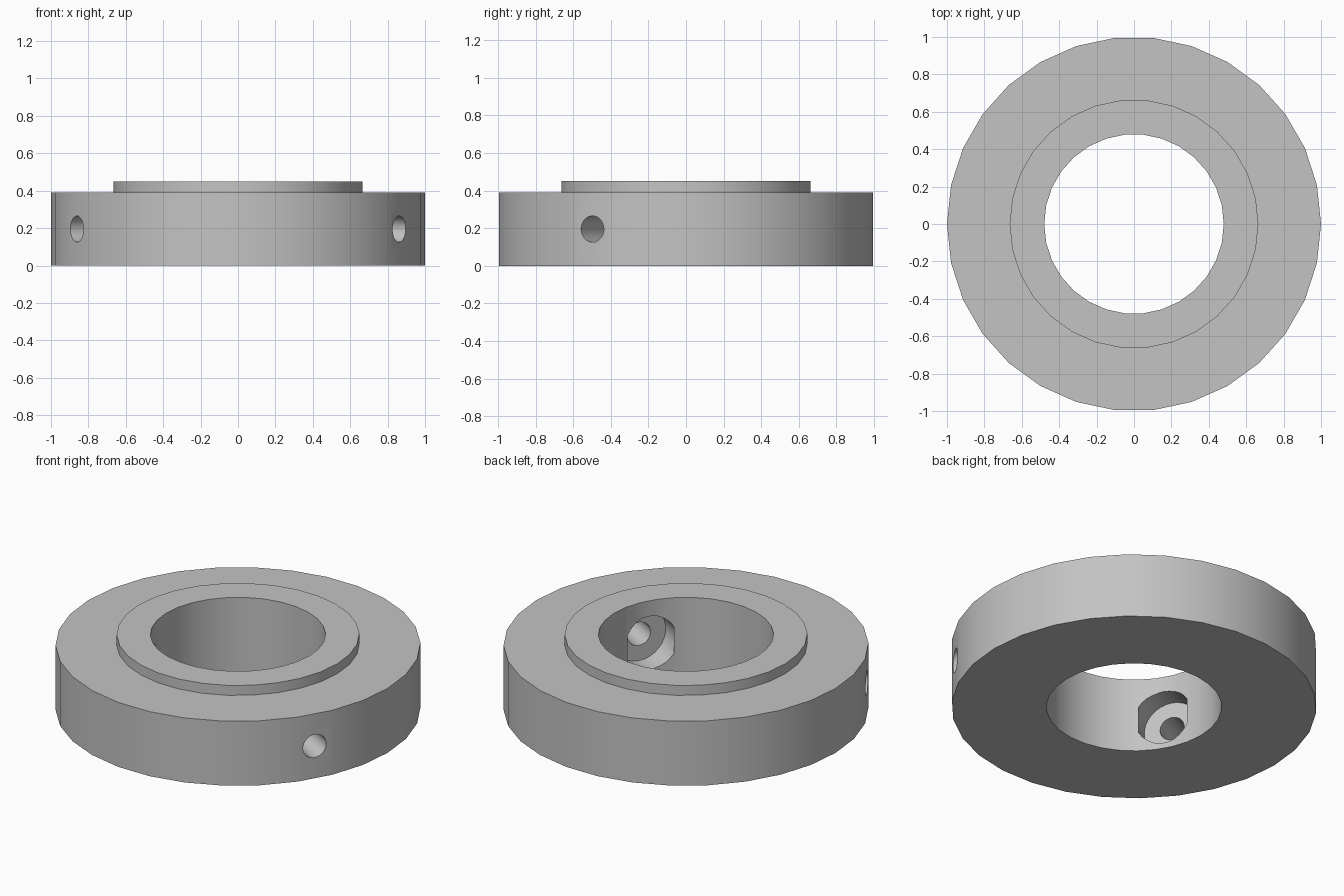
import bpy, bmesh, math
from mathutils import Matrix, Vector

if "Cube" in bpy.data.objects:
    bpy.data.objects.remove(bpy.data.objects["Cube"])

SIDES = 30
HOLE_Z = 0.195

grey = bpy.data.materials.new("plain grey")
grey.use_nodes = True
colour = (0.55, 0.55, 0.55, 1)
grey.diffuse_color = colour
grey.node_tree.nodes["Principled BSDF"].inputs["Base Color"].default_value = colour


def add_object(name, bm):
    bmesh.ops.recalc_face_normals(bm, faces=bm.faces)
    mesh = bpy.data.meshes.new(name)
    bm.to_mesh(mesh)
    bm.free()
    mesh.materials.append(grey)
    obj = bpy.data.objects.new(name, mesh)
    bpy.context.collection.objects.link(obj)
    return obj


def lathe(name, profile):
    """Turn a closed (radius, height) profile around z."""
    bm = bmesh.new()
    rings = []
    for i in range(SIDES):
        a = math.tau * i / SIDES
        rings.append([bm.verts.new((r * math.cos(a), r * math.sin(a), z)) for r, z in profile])
    n = len(profile)
    for i in range(SIDES):
        here, there = rings[i], rings[(i + 1) % SIDES]
        for j in range(n):
            k = (j + 1) % n
            bm.faces.new((here[j], there[j], there[k], here[k]))
    return add_object(name, bm)


def radial_cutter(name, angle, radius, start, end):
    """A cylinder lying along a radius of the ring."""
    direction = Vector((math.cos(angle), math.sin(angle), 0))
    centre = direction * (start + end) / 2 + Vector((0, 0, HOLE_Z))
    place = Matrix.Translation(centre) @ direction.to_track_quat('Z', 'Y').to_matrix().to_4x4()
    bm = bmesh.new()
    bmesh.ops.create_cone(bm, cap_ends=True, segments=SIDES, radius1=radius, radius2=radius,
                          depth=end - start, matrix=place)
    obj = add_object(name, bm)
    obj.hide_render = True
    return obj


# Flanged ring with a raised collar and a central bore
ring = lathe("collar_ring", [(0.48, 0), (1, 0), (1, 0.39), (0.665, 0.39), (0.665, 0.45), (0.48, 0.45)])
bpy.context.view_layer.objects.active = ring
ring.select_set(True)

# Two radial screw holes, each opening into a wider pocket at the bore
for degrees in (-30, -150):
    angle = math.radians(degrees)
    for cutter in (radial_cutter("pocket_cutter", angle, 0.162, 0.458, 0.61),
                   radial_cutter("hole_cutter", angle, 0.07, 0.55, 1.1)):
        cut = ring.modifiers.new("cut", 'BOOLEAN')
        cut.operation = 'DIFFERENCE'
        cut.solver = 'EXACT'
        cut.object = cutter
        bpy.ops.object.modifier_apply(modifier=cut.name)
        bpy.data.objects.remove(cutter)

bpy.ops.object.shade_smooth_by_angle(angle=math.radians(30))
